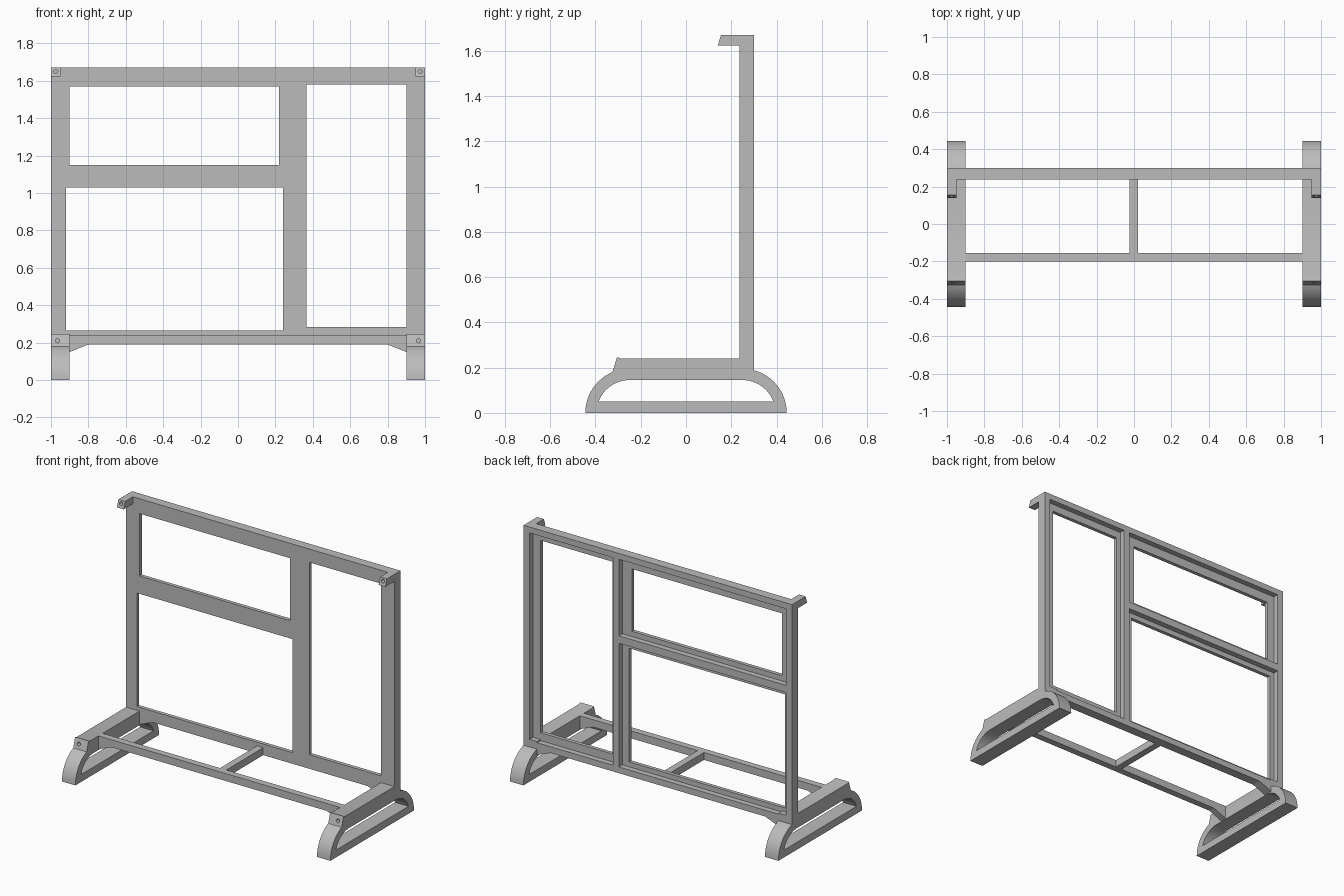
import bpy
import bmesh
from math import cos, sin, asin, acos, pi, radians
from mathutils import Vector

cube = bpy.data.objects.get("Cube")
if cube:
    bpy.data.objects.remove(cube, do_unlink=True)

grey = bpy.data.materials.new("plain_grey")
grey.use_nodes = True
COLOUR = (0.5, 0.5, 0.5, 1)
grey.diffuse_color = COLOUR
grey.node_tree.nodes["Principled BSDF"].inputs["Base Color"].default_value = COLOUR


def prism(name, outline, axis, start, end):
    """Extrude a 2D outline along x (outline in y,z) or y (outline in x,z)."""
    bm = bmesh.new()
    place = (lambda u, v: (start, u, v)) if axis == "x" else (lambda u, v: (u, start, v))
    face = bm.faces.new([bm.verts.new(place(u, v)) for u, v in outline])
    moved = bmesh.ops.extrude_face_region(bm, geom=[face])["geom"]
    step = Vector((end - start, 0, 0) if axis == "x" else (0, end - start, 0))
    bmesh.ops.translate(bm, vec=step, verts=[g for g in moved if isinstance(g, bmesh.types.BMVert)])
    bmesh.ops.recalc_face_normals(bm, faces=bm.faces)
    mesh = bpy.data.meshes.new(name)
    bm.to_mesh(mesh)
    bm.free()
    mesh.materials.append(grey)
    ob = bpy.data.objects.new(name, mesh)
    bpy.context.collection.objects.link(ob)
    return ob


def box(name, x0, x1, y0, y1, z0, z1):
    return prism(name, [(x0, z0), (x1, z0), (x1, z1), (x0, z1)], "y", y0, y1)


def cut(ob, cutter):
    cutter.hide_render = True
    mod = ob.modifiers.new("cut", "BOOLEAN")
    mod.operation = "DIFFERENCE"
    mod.solver = "EXACT"
    mod.object = cutter
    bpy.context.view_layer.objects.active = ob
    bpy.ops.object.modifier_apply(modifier=mod.name)
    bpy.data.objects.remove(cutter, do_unlink=True)


def screw_hole(ob, x, z, y0, y1, radius=0.012):
    ring = [(x + radius * cos(i * pi / 8), z + radius * sin(i * pi / 8)) for i in range(16)]
    cut(ob, prism("hole_cutter", ring, "y", y0, y1))


def arc(centre, radius, a0, a1, steps=12):
    angles = [a0 + (a1 - a0) * i / steps for i in range(steps + 1)]
    return [(centre + radius * cos(a), radius * sin(a)) for a in angles]


# Upright panel: through openings with wider recesses behind them
FRONT, BACK, TOP = 0.237, 0.30, 1.67
panel = box("upright_panel", -1, 1, FRONT, BACK, 0.19, TOP)
openings = [(-0.90, 0.22, 1.15, 1.57), (-0.92, 0.24, 0.265, 1.03), (0.365, 0.90, 0.285, 1.58)]
recesses = [(-0.955, 0.29, 1.115, 1.63), (-0.955, 0.29, 0.232, 1.065), (0.335, 0.955, 0.232, 1.63)]
for x0, x1, z0, z1 in openings:
    cut(panel, box("opening_cutter", x0, x1, 0.1, 0.4, z0, z1))
for x0, x1, z0, z1 in recesses:
    cut(panel, box("recess_cutter", x0, x1, 0.262, 0.4, z0, z1))

# Foot side profile with rounded ends, and the slot through it
BEND, OUTER, INNER, RAIL_TOP = 0.25, 0.195, 0.145, 0.24
foot_outline = arc(BEND, OUTER, 0, acos((BACK - BEND) / OUTER))
foot_outline += [(BACK, RAIL_TOP), (-0.285, RAIL_TOP), (-0.305, 0.246)]
foot_outline += arc(-BEND, OUTER, pi - acos(0.075 / OUTER), pi)
low = asin(0.05 / INNER)
slot_outline = arc(BEND, INNER, low, pi / 2) + arc(-BEND, INNER, pi / 2, pi - low)

for side, label in ((1, "left"), (-1, "right")):
    # Foot
    foot = prism(label + "_foot", foot_outline, "x", side * 0.9, side)
    cut(foot, prism("slot_cutter", slot_outline, "x", side * 0.8, side * 1.1))
    screw_hole(foot, side * 0.965, 0.211, -0.4, -0.24)
    # Top hook with a slanted nose
    hook = prism(label + "_top_hook",
                 [(0.14, 1.622), (FRONT, 1.622), (FRONT, TOP), (0.155, TOP)],
                 "x", side * 0.95, side)
    screw_hole(hook, side * 0.975, 1.65, 0.1, 0.2)
    for ob in (foot, hook):
        bpy.ops.object.select_all(action="DESELECT")
        ob.select_set(True)
        bpy.context.view_layer.objects.active = ob
        bpy.ops.object.shade_smooth_by_angle(angle=radians(25))
    # Gusset under the back rail
    prism(label + "_back_gusset", [(side * 0.9, 0.15), (side * 0.9, 0.19), (side * 0.8, 0.19)],
          "y", FRONT, BACK)

# Front rail with sloped ends, and the centre brace
rail = [(-0.9, 0.15), (-0.8, 0.19), (0.8, 0.19), (0.9, 0.15), (0.9, RAIL_TOP), (-0.9, RAIL_TOP)]
prism("front_rail", rail, "y", -0.2, -0.155)
box("centre_brace", -0.025, 0.022, -0.155, FRONT, 0.19, RAIL_TOP)
